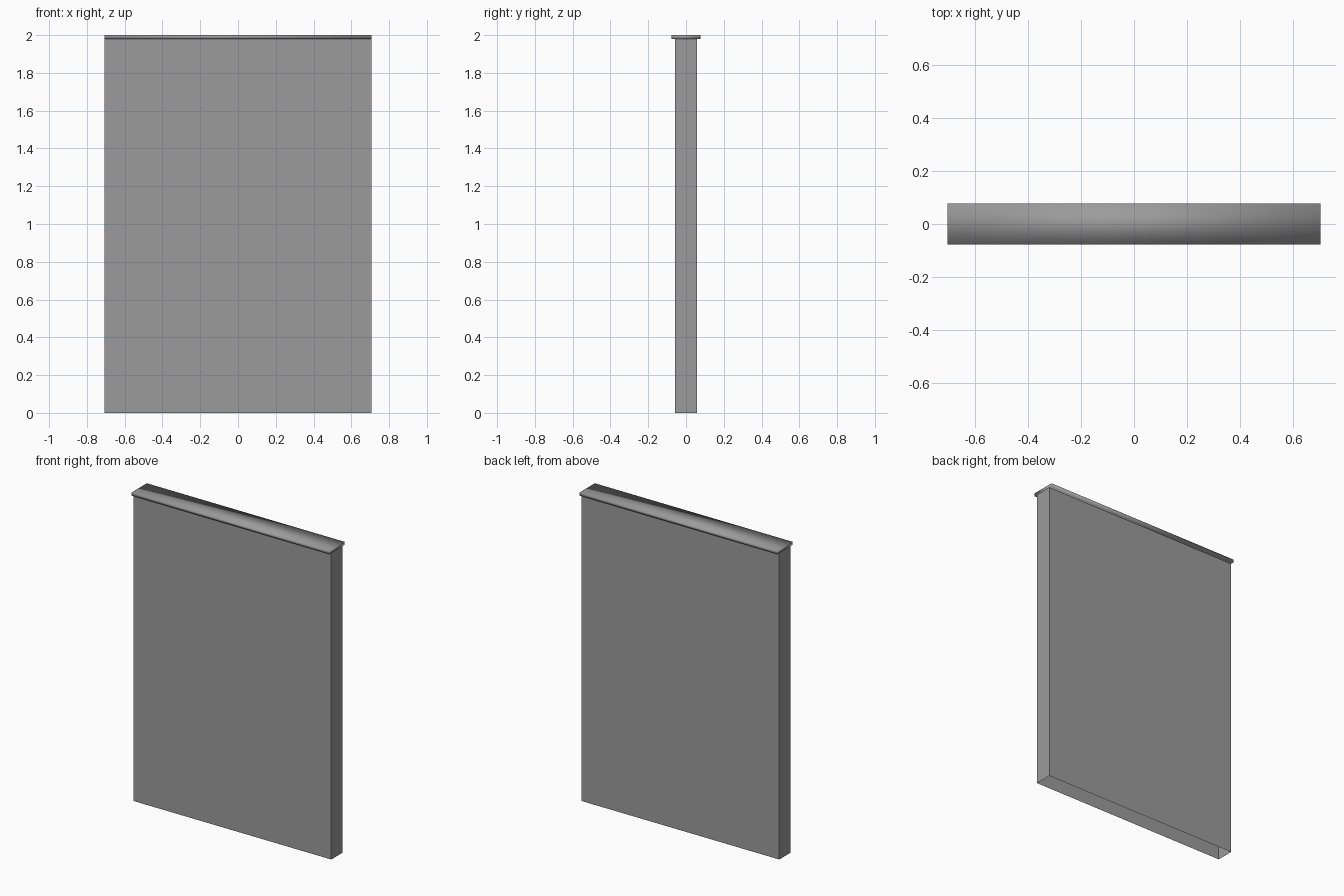
import bpy, bmesh

if "Cube" in bpy.data.objects:
    bpy.data.objects.remove(bpy.data.objects["Cube"])

HALF_X, SEAM = 0.706, 1.98

# Dark grey paint shared by both parts
grey = bpy.data.materials.new("dark_grey")
grey.diffuse_color = (0.33, 0.33, 0.33, 1.0)
grey.use_nodes = True
grey.node_tree.nodes["Principled BSDF"].inputs["Base Color"].default_value = grey.diffuse_color


def box(name, half_y, z0, z1, open_ends=False, smooth=False):
    """Box spanning z0..z1, optionally without its top and bottom faces."""
    bm = bmesh.new()
    bmesh.ops.create_cube(bm, size=1.0)
    for v in bm.verts:
        v.co.x *= 2 * HALF_X
        v.co.y *= 2 * half_y
        v.co.z = z1 if v.co.z > 0 else z0
    bm.normal_update()
    if open_ends:
        ends = [f for f in bm.faces if abs(f.normal.z) > 0.9]
        bmesh.ops.delete(bm, geom=ends, context='FACES_ONLY')
    for f in bm.faces:
        f.smooth = smooth
    mesh = bpy.data.meshes.new(name)
    bm.to_mesh(mesh)
    bm.free()
    mesh.materials.append(grey)
    obj = bpy.data.objects.new(name, mesh)
    bpy.context.collection.objects.link(obj)
    return obj


# Hollow wall panel, open underneath and closed above by the cap
box("wall_panel", 0.057, 0.0, SEAM, open_ends=True)

# Overhanging cap with soft shading, flush with the panel ends
box("top_cap", 0.078, SEAM, 2.0, smooth=True)
